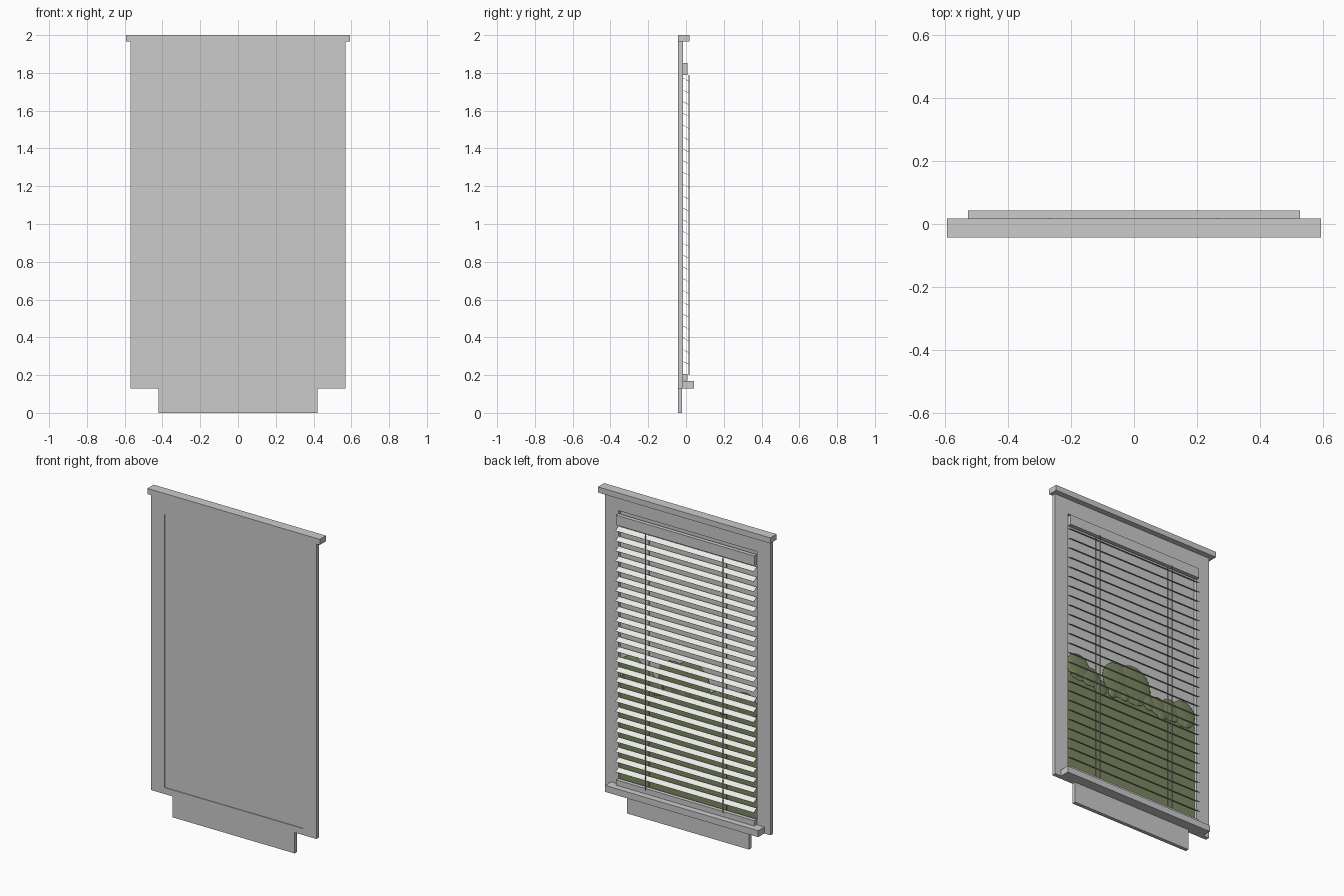
import bpy, math, random

if "Cube" in bpy.data.objects:
    bpy.data.objects.remove(bpy.data.objects["Cube"])

random.seed(4)


def material(name, rgb):
    m = bpy.data.materials.new(name)
    m.diffuse_color = (*rgb, 1)
    m.use_nodes = True
    m.node_tree.nodes["Principled BSDF"].inputs["Base Color"].default_value = m.diffuse_color
    return m


white = material("slat_white", (0.85, 0.85, 0.81))
green = material("foliage_green", (0.20, 0.25, 0.12))


def box(name, x, y, z, mat=None):
    """Box from (min, max) ranges on each axis."""
    bpy.ops.mesh.primitive_cube_add(
        size=1, location=[sum(r) / 2 for r in (x, y, z)])
    ob = bpy.context.object
    ob.name = name
    ob.scale = [r[1] - r[0] for r in (x, y, z)]
    bpy.ops.object.transform_apply(location=False, rotation=False, scale=True)
    if mat:
        ob.data.materials.append(mat)
    return ob


FRONT, BACK = -0.043, -0.017
HALF = 0.476                     # half width of the opening
Z0, Z1 = 0.17, 1.87              # opening height

# Window casing
for name, s in (("left", -1), ("right", 1)):
    box(f"casing_{name}", sorted((s * HALF, s * 0.57)), (FRONT, BACK), (0.13, 1.965))
box("casing_top", (-HALF, HALF), (FRONT, BACK), (Z1, 1.965))
box("casing_bottom", (-HALF, HALF), (FRONT, BACK), (0.13, Z0))
box("head_cap", (-0.593, 0.593), (FRONT, 0.018), (1.965, 2.0))
box("apron", (-0.42, 0.42), (FRONT, -0.02), (0, 0.13))
box("sill", (-0.527, 0.527), (BACK, 0.043), (0.13, 0.17))

# Backing panel, slightly recessed on the front
box("backing_panel", (-HALF, HALF), (-0.039, -0.035), (Z0, Z1))

# Hedge and flattened bushes seen through the window
box("hedge", (-HALF, HALF), (-0.035, -0.031), (Z0, 0.84), green)


def bush(name, x, z, r):
    bpy.ops.mesh.primitive_uv_sphere_add(
        segments=24, ring_count=12, radius=1, location=(x, -0.028, z))
    ob = bpy.context.object
    ob.name = name
    ob.scale = (r, 0.009, r)
    ob.data.materials.append(green)
    bpy.ops.object.shade_smooth()


for i, (x, z, r) in enumerate([(0.39, 0.90, 0.085), (0.29, 0.87, 0.06),
                               (0.10, 0.92, 0.11), (-0.02, 0.93, 0.125),
                               (-0.20, 0.86, 0.06), (-0.29, 0.87, 0.07),
                               (-0.39, 0.88, 0.085)]):
    bush(f"bush_{i}", x, z, r)
for i in range(10):
    bush(f"small_bush_{i}", -0.41 + i * 0.091,
         0.84 + random.uniform(-0.02, 0.02), random.uniform(0.03, 0.05))

# Blind rails
box("head_rail", (-HALF, HALF), (BACK, 0.008), (1.79, 1.852))
box("bottom_rail", (-HALF, HALF), (BACK, 0.008), (0.172, 0.205))

# Tilted slats, outer edge lower
for i in range(25):
    z = 1.765 - i * 0.0625
    slat = box(f"slat_{i}", (-HALF, HALF), (-0.0195, 0.0165),
               (z - 0.001, z + 0.001), white)
    slat.rotation_euler.x = math.radians(-28)

# Ladder cords
for s in (-1, 1):
    for side, y in (("outer", 0.016), ("inner", -0.018)):
        bpy.ops.mesh.primitive_cylinder_add(
            vertices=8, radius=0.003, depth=1.59, location=(s * 0.267, y, 0.995))
        bpy.context.object.name = f"cord_{side}"
        bpy.ops.object.shade_smooth_by_angle()
